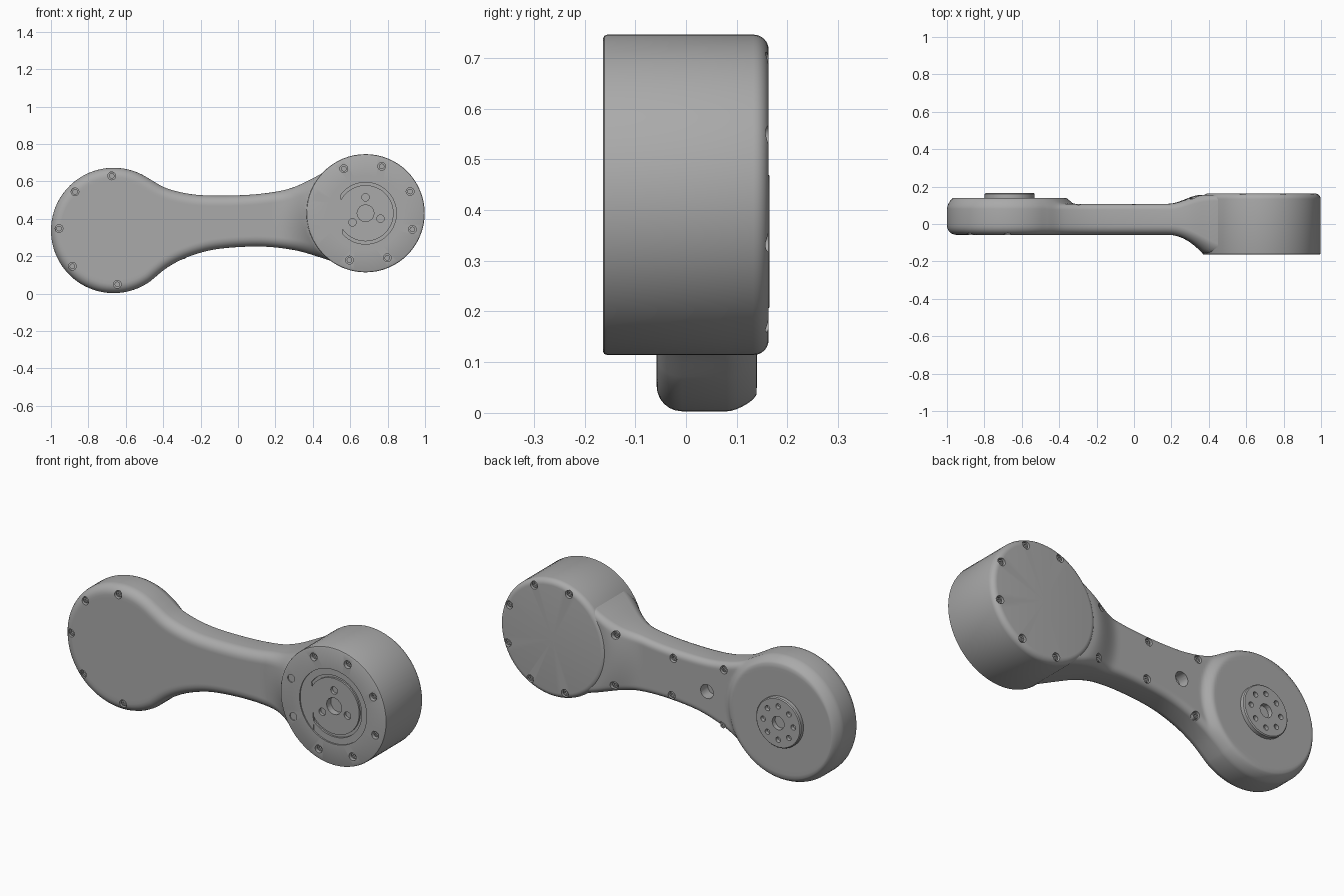
import bpy, bmesh
from math import cos, sin, pi, radians, hypot
from mathutils import Vector

if "Cube" in bpy.data.objects:
    bpy.data.objects.remove(bpy.data.objects["Cube"])

grey = bpy.data.materials.new("plain_grey")
grey.use_nodes = True
colour = (0.4, 0.4, 0.4, 1)
grey.diffuse_color = colour
grey.node_tree.nodes["Principled BSDF"].inputs["Base Color"].default_value = colour

WIDE = Vector((-0.665, 0.338))   # centre of the wide end in x, z
DRUM = Vector((0.682, 0.43))     # centre of the motor drum in x, z
R_WIDE, R_DRUM = 0.335, 0.316


def finish(name, bm):
    bmesh.ops.remove_doubles(bm, verts=bm.verts, dist=0.0002)
    bmesh.ops.recalc_face_normals(bm, faces=bm.faces)
    mesh = bpy.data.meshes.new(name)
    bm.to_mesh(mesh)
    bm.free()
    obj = bpy.data.objects.new(name, mesh)
    bpy.context.collection.objects.link(obj)
    mesh.materials.append(grey)
    return obj


def smooth(obj):
    bpy.ops.object.select_all(action='DESELECT')
    obj.select_set(True)
    bpy.context.view_layer.objects.active = obj
    bpy.ops.object.shade_smooth_by_angle(angle=radians(35))


def lathe(name, centre, profile, steps=64):
    """Spin (radius, y) points about the y axis through centre."""
    bm = bmesh.new()
    rings = []
    for k in range(steps):
        a = 2 * pi * k / steps
        rings.append([bm.verts.new((centre.x + r * cos(a), y, centre.y + r * sin(a)))
                      for r, y in profile])
    for k in range(steps):
        a, b = rings[k], rings[(k + 1) % steps]
        for j in range(len(profile) - 1):
            bm.faces.new((a[j], b[j], b[j + 1], a[j + 1]))
    bmesh.ops.dissolve_degenerate(bm, dist=0.00001, edges=bm.edges)
    return finish(name, bm)


def cylinders(name, spots, steps=16):
    """One mesh of closed cylinders along y: (x, z, radius, y0, y1)."""
    bm = bmesh.new()
    for x, z, r, y0, y1 in spots:
        ends = [[bm.verts.new((x + r * cos(2 * pi * k / steps), y, z + r * sin(2 * pi * k / steps)))
                 for k in range(steps)] for y in (y0, y1)]
        for ring in ends:
            bm.faces.new(ring)
        for k in range(steps):
            n = (k + 1) % steps
            bm.faces.new((ends[0][k], ends[0][n], ends[1][n], ends[1][k]))
    return finish(name, bm)


def cut(obj, spots):
    cutter = cylinders("hole_cutter", spots)
    cutter.hide_render = True
    mod = obj.modifiers.new("holes", 'BOOLEAN')
    mod.operation, mod.solver, mod.object = 'DIFFERENCE', 'EXACT', cutter
    bpy.context.view_layer.objects.active = obj
    bpy.ops.object.modifier_apply(modifier=mod.name)
    bpy.data.objects.remove(cutter)


def circle_of(centre, radius, degrees):
    return [(centre.x + radius * cos(radians(a)), centre.y + radius * sin(radians(a)))
            for a in degrees]


def spline(points, steps=10):
    p = [Vector(q) for q in points]
    p = [p[0] * 2 - p[1]] + p + [p[-1] * 2 - p[-2]]
    out = []
    for i in range(1, len(p) - 2):
        a, b, c, d = p[i - 1:i + 3]
        for k in range(steps):
            t = k / steps
            out.append(0.5 * (2 * b + (c - a) * t + (2 * a - 5 * b + 4 * c - d) * t * t
                              + (3 * b - a - 3 * c + d) * t ** 3))
    return out + [p[-2]]


def ease(t):
    t = max(0, min(1, t))
    return t * t * (3 - 2 * t)


def front_y(p):
    t = max(0, min(1, (0.5 - (p - DRUM).length) / 0.185))
    return -0.058 - 0.1 * t ** 2


def back_y(p):
    step = ease((0.347 - (p - WIDE).length) / 0.05)
    flare = ease((0.5 - (p - DRUM).length) / 0.18)
    return 0.108 + 0.032 * step + 0.048 * flare


# Arm body: upper and lower outlines joined by rounded cross-sections
def chain(side, points):
    arc = [WIDE + R_WIDE * Vector((-cos(a), side * sin(a)))
           for a in [radians(125) * k / 30 for k in range(30)]]
    return arc + spline(points)


upper = chain(1, [(-0.473, 0.613), (-0.38, 0.563), (-0.25, 0.532), (-0.1, 0.524),
                  (0.1, 0.532), (0.27, 0.56), (0.4, 0.617), (0.52, 0.685)])
lower = chain(-1, [(-0.473, 0.063), (-0.37, 0.145), (-0.25, 0.203), (-0.1, 0.24),
                   (0.12, 0.252), (0.3, 0.233), (0.43, 0.197), (0.55, 0.158)])


def inward(points, i, side):
    if i == 0:
        return Vector((1, 0))
    t = (points[min(i + 1, len(points) - 1)] - points[i - 1]).normalized()
    return Vector((t.y, -t.x)) * side


def section(i):
    """Closed loop of 3D points through one pair of outline points."""
    def edge(points, side, radius, level, sign):
        out = []
        for k in range(7):
            a = pi / 2 * k / 6
            q = points[i] + inward(points, i, side) * radius * (1 - cos(a))
            out.append(Vector((q.x, level(q) + sign * radius * (1 - sin(a)), q.y)))
        return out

    def face(radius, level, sign):
        top = edge(upper, 1, radius, level, sign)
        low = edge(lower, -1, radius, level, sign)
        mid = []
        for k in range(1, 28):
            p = top[-1].lerp(low[-1], k / 28)
            mid.append(Vector((p.x, level(Vector((p.x, p.z))), p.z)))
        return top + mid + low[::-1]

    return face(0.05, front_y, 1) + face(0.032, back_y, -1)[::-1]


bm = bmesh.new()
loops = [[bm.verts.new(p) for p in section(i)] for i in range(len(upper))]
for a, b in zip(loops, loops[1:]):
    for j in range(len(a)):
        n = (j + 1) % len(a)
        bm.faces.new((a[j], a[n], b[n], b[j]))
bm.faces.new(loops[-1])
bmesh.ops.remove_doubles(bm, verts=bm.verts, dist=0.0002)
# close the seam left at the tip of the wide end
bmesh.ops.holes_fill(bm, edges=[e for e in bm.edges if e.is_boundary], sides=0)
arm = finish("arm_body", bm)

# Motor drum with a grooved front and a rounded back
back_round = [(R_DRUM - 0.03 * (1 - cos(a)), 0.133 + 0.03 * sin(a))
              for a in [pi / 2 * k / 6 for k in range(7)]]
drum = lathe("motor_drum", DRUM,
             [(0, -0.156), (0.15, -0.156), (0.15, -0.146), (0.165, -0.146), (0.165, -0.156),
              (0.2, -0.156), (0.2, -0.164), (R_DRUM - 0.008, -0.164), (R_DRUM - 0.002, -0.161),
              (R_DRUM, -0.155)] + back_round + [(0, 0.163)])

# Output flange on the back of the wide end
flange = lathe("output_flange", WIDE,
               [(0, 0.12), (0.134, 0.12), (0.134, 0.16), (0.129, 0.165), (0, 0.165)])

# Screw positions
wide_screws = circle_of(WIDE, 0.292, [92 + 43 * k for k in range(5)])
wide_screws[-1] = (-0.645, 0.05)
drum_front = circle_of(DRUM, 0.265, [116 + 45 * k for k in range(8)])
drum_back = circle_of(DRUM, 0.283, [110 - 43 * k for k in range(6)])
arm_back = [(-0.3, 0.505), (-0.29, 0.2), (0, 0.487), (0.01, 0.285), (0.32, 0.54), (0.33, 0.265)]


def recess(spots, level, sign, radius=0.021, depth=0.022):
    """Sink holes into a face; sign is the outward y direction."""
    return [(x, z, radius, *sorted((level(Vector((x, z))) - sign * depth,
                                    level(Vector((x, z))) + sign * 0.05)))
            for x, z in spots]


drum_face, drum_rear, flange_face = (lambda p: -0.16), (lambda p: 0.163), (lambda p: 0.165)
cut(arm, recess(wide_screws, front_y, -1) + recess(arm_back, back_y, 1)
    + recess([(-0.2, 0.362)], back_y, 1, 0.038, 0.06))
cut(drum, recess(drum_front, drum_face, -1) + recess(drum_back, drum_rear, 1)
    + recess([DRUM], drum_face, -1, 0.045, 0.04)
    + recess(circle_of(DRUM, 0.085, [90, 215, 340]), drum_face, -1, 0.02, 0.02))
cut(flange, recess([WIDE], flange_face, 1, 0.036, 0.04)
    + recess(circle_of(WIDE, 0.09, range(0, 360, 45)), flange_face, 1, 0.014, 0.02))


# Screw heads sitting in the recesses, each with a socket
def heads(name, spots, level, sign):
    bars = []
    for x, z in spots:
        y = level(Vector((x, z)))
        bars.append((x, z, 0.015, *sorted((y - sign * 0.03, y - sign * 0.008))))
    obj = cylinders(name, bars, 12)
    cut(obj, recess(spots, lambda p: level(p) - sign * 0.008, sign, 0.008, 0.008))
    return obj


screws = [heads("wide_end_screws", wide_screws, front_y, -1),
          heads("arm_back_screws", arm_back, back_y, 1),
          heads("drum_front_screws", drum_front, drum_face, -1),
          heads("drum_back_screws", drum_back, drum_rear, 1)]

for part in [arm, drum, flange] + screws:
    smooth(part)
